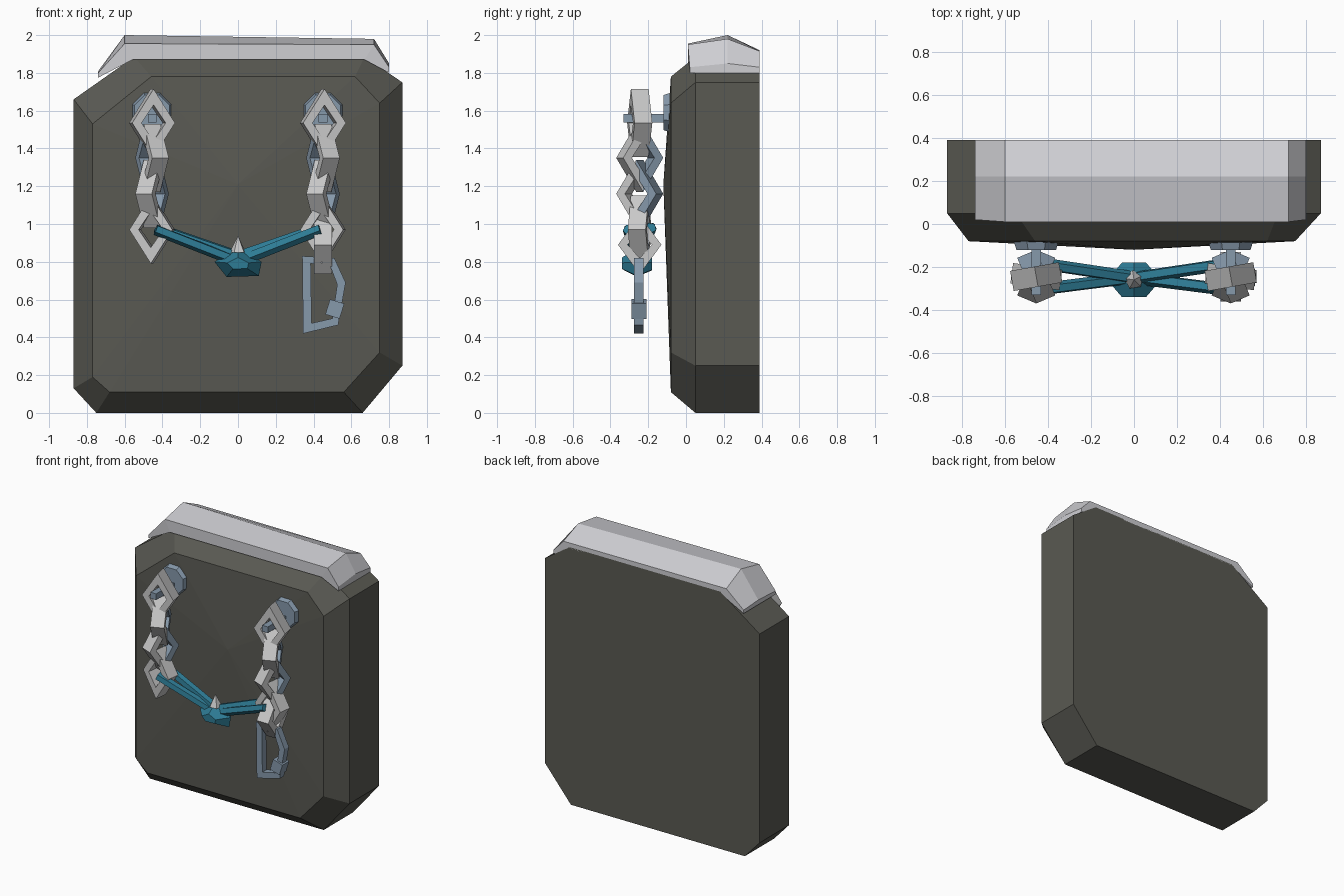
import bpy, bmesh, math
from mathutils import Vector, Matrix

if "Cube" in bpy.data.objects:
    bpy.data.objects.remove(bpy.data.objects["Cube"])


def mat(name, *rgb):
    m = bpy.data.materials.new(name)
    m.diffuse_color = (*rgb, 1)
    m.use_nodes = True
    m.node_tree.nodes["Principled BSDF"].inputs["Base Color"].default_value = m.diffuse_color
    return m


ROCK = mat("dark rock", 0.10, 0.10, 0.085)
SNOW = mat("snow", 0.62, 0.62, 0.65)
FROST = mat("pale metal", 0.58, 0.58, 0.58)
STEEL = mat("blue grey metal", 0.24, 0.32, 0.41)
ROPE = mat("teal rope", 0.027, 0.20, 0.30)


def finish(name, bm, *mats):
    bmesh.ops.recalc_face_normals(bm, faces=bm.faces)
    me = bpy.data.meshes.new(name)
    bm.to_mesh(me)
    bm.free()
    for m in mats:
        me.materials.append(m)
    ob = bpy.data.objects.new(name, me)
    bpy.context.collection.objects.link(ob)
    return ob


def bridge(bm, a, b):
    n = len(a)
    for i in range(n):
        bm.faces.new((a[i], a[(i + 1) % n], b[(i + 1) % n], b[i]))


def loft(name, loops, material, apex=None):
    """Skin a stack of loops; the first end is a fan if apex is given."""
    bm = bmesh.new()
    rows = [[bm.verts.new(p) for p in loop] for loop in loops]
    for a, b in zip(rows, rows[1:]):
        bridge(bm, a, b)
    bm.faces.new(rows[-1])
    if apex:
        tip, r = bm.verts.new(apex), rows[0]
        for i in range(len(r)):
            bm.faces.new((r[i], r[(i + 1) % len(r)], tip))
    else:
        bm.faces.new(rows[0])
    return finish(name, bm, material)


def ring(name, outer, inner, width, place, mats, rule=None):
    """Flat closed band between two (u, z) outlines, placed by a matrix."""
    bm = bmesh.new()
    rows = [[bm.verts.new((u, y, z)) for u, z in pts] for pts, y in
            ((outer, -width / 2), (outer, width / 2), (inner, width / 2), (inner, -width / 2))]
    for i in range(4):
        bridge(bm, rows[i], rows[(i + 1) % 4])
    if rule:
        for f in bm.faces:
            f.material_index = rule(f.calc_center_median())
    bm.transform(place)
    return finish(name, bm, *mats)


def bar(name, p, q, r1, r2, sides, material, turn=math.pi / 4):
    p, q = Vector(p), Vector(q)
    d = q - p
    bm = bmesh.new()
    bmesh.ops.create_cone(bm, cap_ends=True, segments=sides, radius1=r1, radius2=r2, depth=d.length,
                          matrix=Matrix.Translation((p + q) / 2)
                          @ d.to_track_quat('Z', 'Y').to_matrix().to_4x4()
                          @ Matrix.Rotation(turn, 4, 'Z'))
    return finish(name, bm, material)


# rock slab: bevelled front with a shallow peak, flat back
face = [(-.77, .19), (-.68, .11), (.56, .11), (.75, .32), (.75, 1.64), (.62, 1.78), (-.46, 1.78), (-.77, 1.53)]
edge = [(-.87, .13), (-.75, 0), (.66, 0), (.87, .25), (.87, 1.75), (.67, 1.885), (-.55, 1.885), (-.87, 1.66)]
loft("rock_slab", [[(x, -.08, z) for x, z in face],
                   [(x, .05, z) for x, z in edge],
                   [(x, .39, z) for x, z in edge]], ROCK, apex=(0, -.12, 1.21))

# snow cap: cross-section carried along the top, drooping at both ends
sections = [(-.74, .02, 1.775, 1.80, 1.81), (-.60, .01, 1.83, 1.955, 2.0),
            (.72, .01, 1.83, 1.95, 1.98), (.80, .02, 1.80, 1.83, 1.85)]
bm = bmesh.new()
rows = []
for x, y, low, mid, top in sections:
    outer = x in (-.74, .80)
    rows.append([bm.verts.new(c) for c in (
        (x * (1 if outer else .93), y, low if outer else 1.87), (x, y, mid), (x, .22, top),
        (x, .39, mid - (.0 if outer else .035)), (x * (1 if outer else .93), .39, low if outer else 1.87))])
for a, b in zip(rows, rows[1:]):
    bridge(bm, a, b)
bm.faces.new(rows[0])
bm.faces.new(rows[-1])
finish("snow_cap", bm, SNOW)


# chain links: four-sided bands, each turned about the vertical
def diamond(w, h):
    return [(w, 0), (0, h), (-w, 0), (0, -h)]


def link(name, x, z, angle, h=.18, split=False):
    place = Matrix.Translation((x, -.245, z)) @ Matrix.Rotation(math.radians(angle), 4, 'Z')
    rule = (lambda c: 1 if c.x > 0 else 0) if split else None
    ring(name, diamond(.115, h), diamond(.065, h - .085), .095, place, (FROST, STEEL), rule)


for side, x in (("left", -.455), ("right", .45)):
    # wall plate and peg
    bar(side + "_wall_plate", (x, -.06, 1.59), (x, -.12, 1.59), .12, .10, 8, STEEL, math.pi / 8)
    bar(side + "_peg", (x, -.10, 1.56), (x, -.33, 1.56), .032, .032, 4, STEEL)
    link(side + "_link_1", x, 1.535, 10)
    link(side + "_link_2", x, 1.35, 113, split=True)
    link(side + "_link_3", x, 1.16, 67, split=True)
    link(side + "_link_4", x, .97, -8)
link("right_link_5", .45, .89, 90, .155)

# clip hanging from the right chain
outer = [(.34, .83), (.345, .42), (.53, .465), (.57, .69), (.51, .82)]
inner = [(.385, .79), (.39, .475), (.50, .50), (.525, .68), (.485, .785)]
ring("clip", outer, inner, .05, Matrix.Translation((0, -.25, 0)), (STEEL,))
bar("clip_lock", (.50, -.25, .51), (.525, -.25, .59), .056, .056, 4, STEEL)

# sagging rope: two strands each side, meeting at the knot
for side, s in (("left", -1), ("right", 1)):
    for name, y, z, zk in (("front", -.305, .97, .80), ("back", -.185, .98, .83)):
        bar(f"{side}_{name}_rope", (s * .435, y, z), (0, -.25, zk), .03, .03, 5, ROPE)

# knot: irregular low blob with a pale tip
knot = [(-.125, .80), (-.06, .72), (.11, .725), (.125, .80), (0, .87)]
loft("rope_knot", [[(x * .45, -.34, .79 + (z - .79) * .4) for x, z in knot],
                   [(x, -.26, z) for x, z in knot],
                   [(x * .45, -.18, .79 + (z - .79) * .5) for x, z in knot]], ROPE)
bar("knot_tip", (0, -.26, .85), (0, -.26, .94), .045, 0, 5, FROST)
